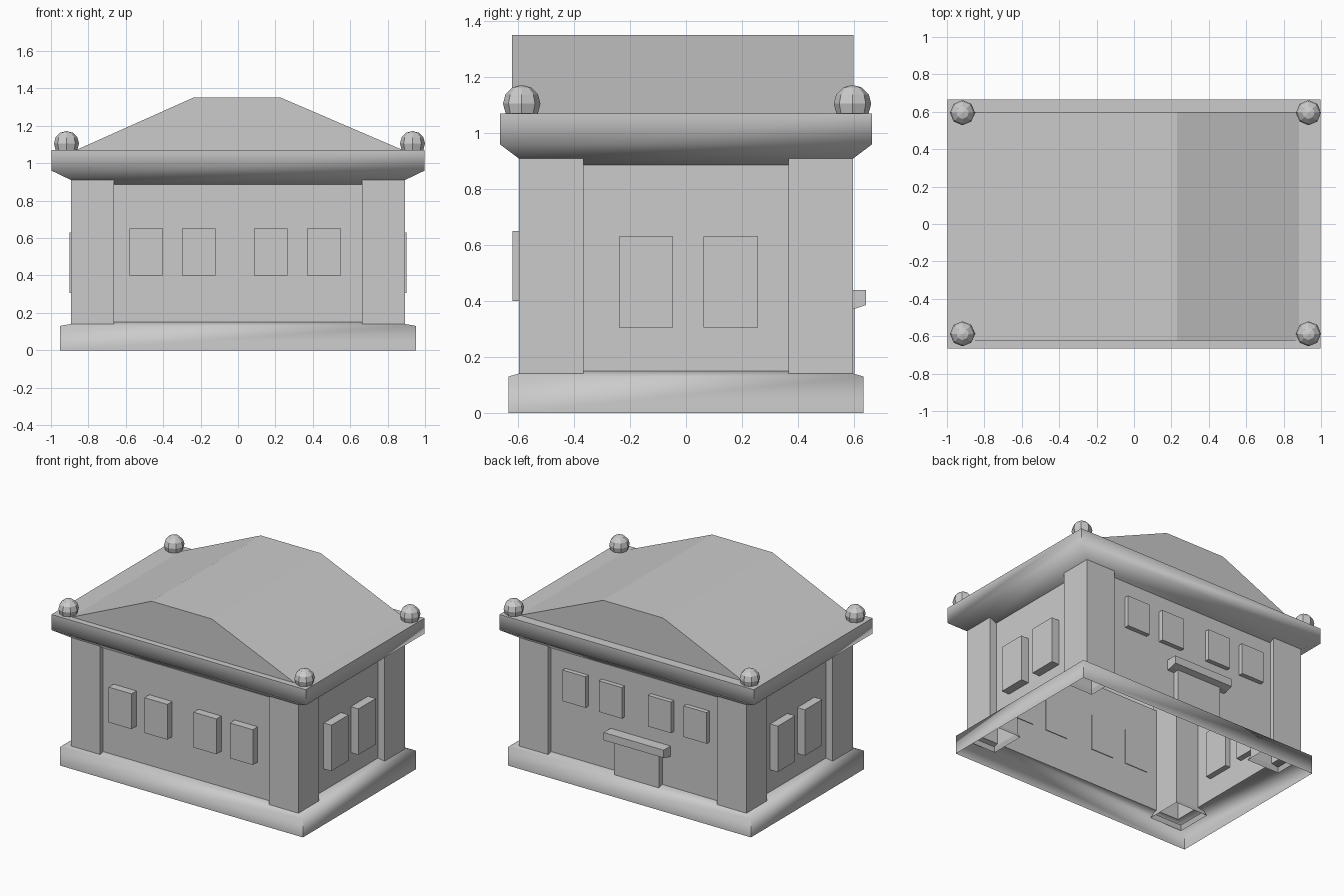
import bpy, bmesh, math

if "Cube" in bpy.data.objects:
    bpy.data.objects.remove(bpy.data.objects["Cube"])


def finish(bm, name, smooth=False):
    bmesh.ops.recalc_face_normals(bm, faces=bm.faces)
    mesh = bpy.data.meshes.new(name)
    bm.to_mesh(mesh)
    bm.free()
    obj = bpy.data.objects.new(name, mesh)
    bpy.context.collection.objects.link(obj)
    if smooth:
        bpy.ops.object.select_all(action='DESELECT')
        obj.select_set(True)
        bpy.context.view_layer.objects.active = obj
        bpy.ops.object.shade_smooth_by_angle(angle=math.radians(85))
    return obj


def loft(name, rings, cx=0, cy=0, cap=False, smooth=False):
    """Stack of rectangles (half x, half y, z), open below, optionally capped."""
    bm = bmesh.new()
    loops = [[bm.verts.new((cx + sx * hx, cy + sy * hy, z))
              for sx, sy in ((-1, -1), (1, -1), (1, 1), (-1, 1))]
             for hx, hy, z in rings]
    for a, b in zip(loops, loops[1:]):
        for i in range(4):
            j = (i + 1) % 4
            bm.faces.new((a[i], a[j], b[j], b[i]))
    if cap:
        bm.faces.new(loops[-1])
    return finish(bm, name, smooth)


def extrude_profile(name, points, axis, start, end):
    """Prism: points are (x, z) along y, or (y, z) along x."""
    bm = bmesh.new()
    def place(p, t):
        return (p[0], t, p[1]) if axis == 'y' else (t, p[0], p[1])
    a = [bm.verts.new(place(p, start)) for p in points]
    b = [bm.verts.new(place(p, end)) for p in points]
    bm.faces.new(a)
    bm.faces.new(b)
    for i in range(len(a)):
        j = (i + 1) % len(a)
        bm.faces.new((a[i], a[j], b[j], b[i]))
    return finish(bm, name)


def box(name, x0, x1, y0, y1, z0, z1):
    return extrude_profile(name, [(x0, z0), (x1, z0), (x1, z1), (x0, z1)], 'y', y0, y1)


# Hollow shell: plinth, walls and flared cornice
WX, WY = 0.84, 0.565
loft("plinth", [(0.953, 0.634, 0), (0.953, 0.634, 0.13), (WX, WY, 0.15)], smooth=True)
loft("walls", [(WX, WY, 0.15), (WX, WY, 0.885)])
loft("cornice", [(WX, WY, 0.885), (0.997, 0.665, 0.96), (0.997, 0.665, 1.07)],
     cap=True, smooth=True)

# Corner pillars with a small flared foot, and corner balls
for sx in (-1, 1):
    for sy in (-1, 1):
        loft("corner_pillar", [(0.128, 0.128, 0.11), (0.115, 0.115, 0.14), (0.115, 0.115, 0.93)],
             sx * 0.777, sy * 0.482, cap=True)
        bm = bmesh.new()
        bmesh.ops.create_uvsphere(bm, u_segments=8, v_segments=6, radius=0.067)
        bmesh.ops.translate(bm, verts=bm.verts, vec=(sx * 0.925 + 0.008, sy * 0.591 + 0.004, 1.105))
        finish(bm, "corner_ball")

# Roof with a flat ridge
extrude_profile("roof", [(-0.867, 1.07), (0.882, 1.07), (0.23, 1.35), (-0.24, 1.35)],
                'y', -0.622, 0.598)

# Front and back windows
for x in (-0.58, -0.30, 0.085, 0.37):
    box("front_window", x, x + 0.18, -0.62, -0.56, 0.40, 0.65)
    box("back_window", x, x + 0.18, 0.55, 0.597, 0.55, 0.77)

# Side windows
for s in (-1, 1):
    for y in (-0.24, 0.063):
        xs = sorted((s * 0.80, s * 0.90))
        box("side_window", xs[0], xs[1], y, y + 0.194, 0.305, 0.63)

# Back door and its lintel
box("back_door", -0.21, 0.14, 0.55, 0.603, 0.14, 0.38)
extrude_profile("door_lintel", [(0.55, 0.365), (0.603, 0.372), (0.643, 0.385), (0.643, 0.44), (0.55, 0.44)],
                'x', -0.275, 0.195)
